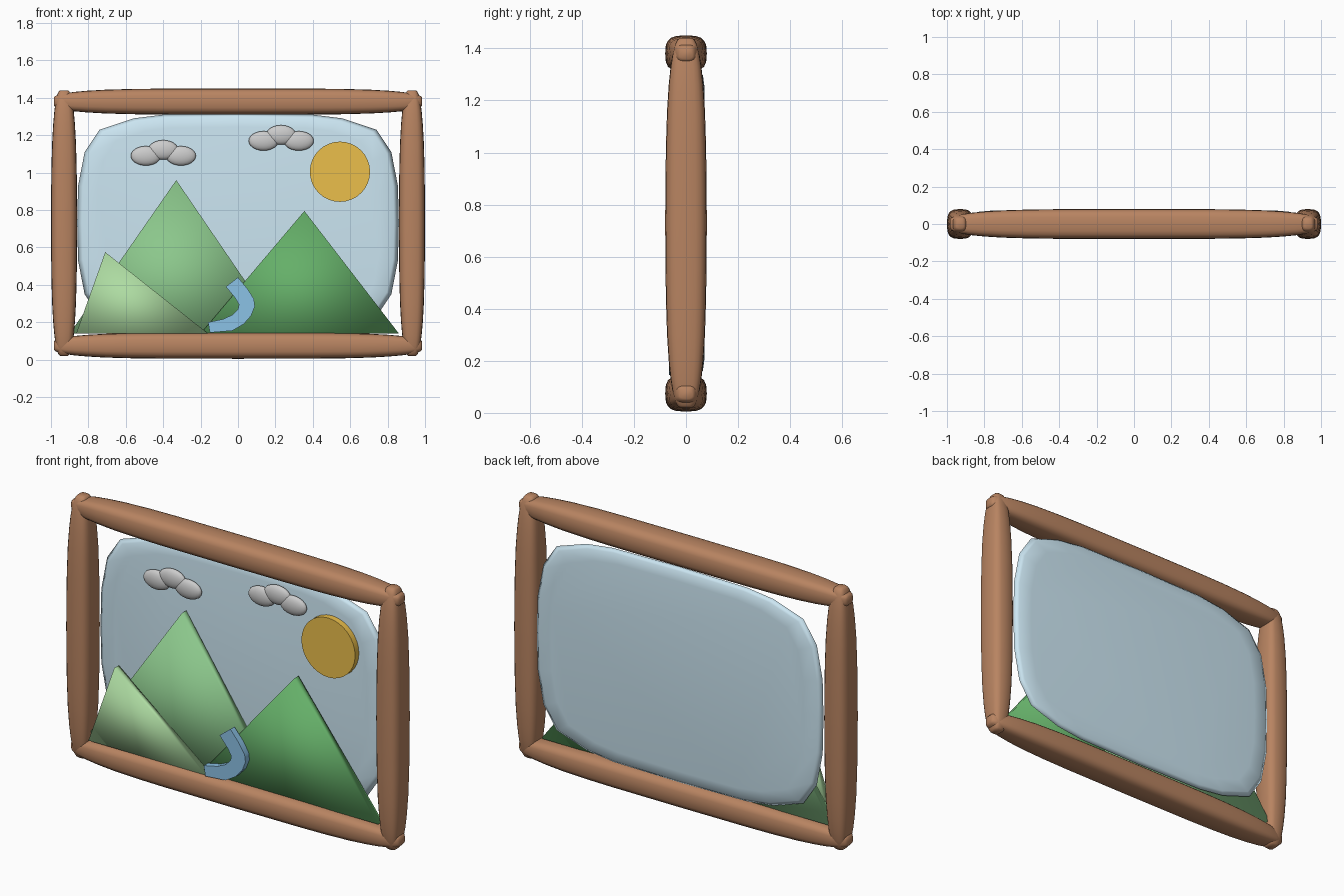
import bpy, bmesh, math
from mathutils import Vector

if "Cube" in bpy.data.objects:
    bpy.data.objects.remove(bpy.data.objects["Cube"])


def material(name, rgb):
    m = bpy.data.materials.new(name)
    m.diffuse_color = (*rgb, 1)
    m.use_nodes = True
    m.node_tree.nodes["Principled BSDF"].inputs["Base Color"].default_value = m.diffuse_color
    return m


def finish(name, bm, mat=None, angle=180):
    bmesh.ops.recalc_face_normals(bm, faces=bm.faces)
    me = bpy.data.meshes.new(name)
    bm.to_mesh(me)
    bm.free()
    ob = bpy.data.objects.new(name, me)
    bpy.context.collection.objects.link(ob)
    if mat:
        me.materials.append(mat)
    bpy.ops.object.select_all(action='DESELECT')
    ob.select_set(True)
    bpy.context.view_layer.objects.active = ob
    bpy.ops.object.shade_smooth_by_angle(angle=math.radians(angle))
    return ob


def loft(name, rings, mat, angle=180):
    """Skin a list of closed rings and cap both ends."""
    bm = bmesh.new()
    vs = [[bm.verts.new(p) for p in r] for r in rings]
    n = len(vs[0])
    for a, b in zip(vs, vs[1:]):
        for i in range(n):
            j = (i + 1) % n
            bm.faces.new((a[i], a[j], b[j], b[i]))
    bm.faces.new(vs[0])
    bm.faces.new(vs[-1])
    return finish(name, bm, mat, angle)


def plate(name, outline, y0, y1, mat, angle=180):
    return loft(name, [[(x, y, z) for x, z in outline] for y in (y0, y1)], mat, angle)


wood = material("wood", (0.48, 0.23, 0.12))
sky = material("sky", (0.60, 0.79, 0.89))
gold = material("sun_yellow", (0.83, 0.52, 0.07))
mid_green = material("mid_green", (0.26, 0.57, 0.26))
deep_green = material("deep_green", (0.13, 0.43, 0.14))
pale_green = material("pale_green", (0.42, 0.71, 0.36))
water = material("water", (0.26, 0.54, 0.79))

# Pillowy frame bars: rounded-square section tapering to small blunt ends
TAPER = [(0, .30), (.008, .42), (.025, .53), (.06, .64), (.11, .74),
         (.18, .83), (.28, .91), (.42, .965), (.58, .99)]


def bar(name, centre, half, along_x):
    stations = [(-half + d, s) for d, s in TAPER] + [(0, 1)]
    stations += [(half - d, s) for d, s in reversed(TAPER)]
    rings = []
    for t, s in stations:
        ring = []
        for i in range(20):
            a = math.tau * i / 20
            c, d = math.cos(a), math.sin(a)
            u = math.copysign(abs(c) ** 0.65, c) * 0.07 * s
            v = math.copysign(abs(d) ** 0.65, d) * 0.08 * s
            off = Vector((t, v, u)) if along_x else Vector((u, v, t))
            ring.append(Vector(centre) + off)
        rings.append(ring)
    loft(name, rings, wood, 50)


bar("frame_top", (0, 0, 1.38), 0.985, True)
bar("frame_bottom", (0, 0, 0.075), 0.985, True)
bar("frame_left", (-0.93, 0, 0.73), 0.71, False)
bar("frame_right", (0.93, 0, 0.73), 0.71, False)

# Sky panel with soft corners, set towards the back
quarter = [(.86, 0), (.855, .2), (.82, .38), (.74, .50), (.56, .56), (.40, .58)]
half = quarter + [(0, .585)] + [(-x, z) for x, z in reversed(quarter)]
outline = half + [(x, -z) for x, z in reversed(half[1:-1])]
loft("sky_panel", [[(x * s, y, 0.73 + z * s) for x, z in outline]
                   for y, s in ((.028, .88), (.035, .97), (.05, 1), (.065, .97), (.072, .88))], sky)

# Mountains: thin triangular slabs in overlapping layers
for name, tri, y, mat in (
        ("mountain_back", [(-.90, .14), (.23, .14), (-.33, .96)], .01, mid_green),
        ("mountain_right", [(-.20, .14), (.86, .14), (.355, .795)], -.008, deep_green),
        ("mountain_small", [(-.865, .14), (-.16, .14), (-.71, .575)], -.026, pale_green)):
    plate(name, tri, y - .02, y + .02, mat)

# River winding down between the mountains
river = [(-.065, .39), (0, .44), (.05, .38), (.085, .325), (.09, .285), (.07, .235),
         (.03, .19), (-.03, .155), (-.15, .145), (-.16, .20), (-.08, .217),
         (-.03, .24), (0, .27), (.005, .295), (-.015, .33)]
plate("river", river, -.065, -.03, water, 40)

# Sun disc
disc = [(.545 + .161 * math.cos(math.tau * i / 32), 1.005 + .161 * math.sin(math.tau * i / 32))
        for i in range(32)]
plate("sun", disc, -.005, .03, gold, 40)

# Clouds: three flattened puffs each
for side, cx, cz in (("left", -.40, 1.09), ("right", .23, 1.17)):
    for k, (dx, dz) in enumerate(((-.093, 0), (0, .032), (.095, 0))):
        bm = bmesh.new()
        bmesh.ops.create_uvsphere(bm, u_segments=24, v_segments=12, radius=1)
        bmesh.ops.scale(bm, vec=(.08, .025, .052), verts=bm.verts)
        bmesh.ops.translate(bm, vec=(cx + dx, .01, cz + dz), verts=bm.verts)
        finish(f"cloud_{side}_{k + 1}", bm)
